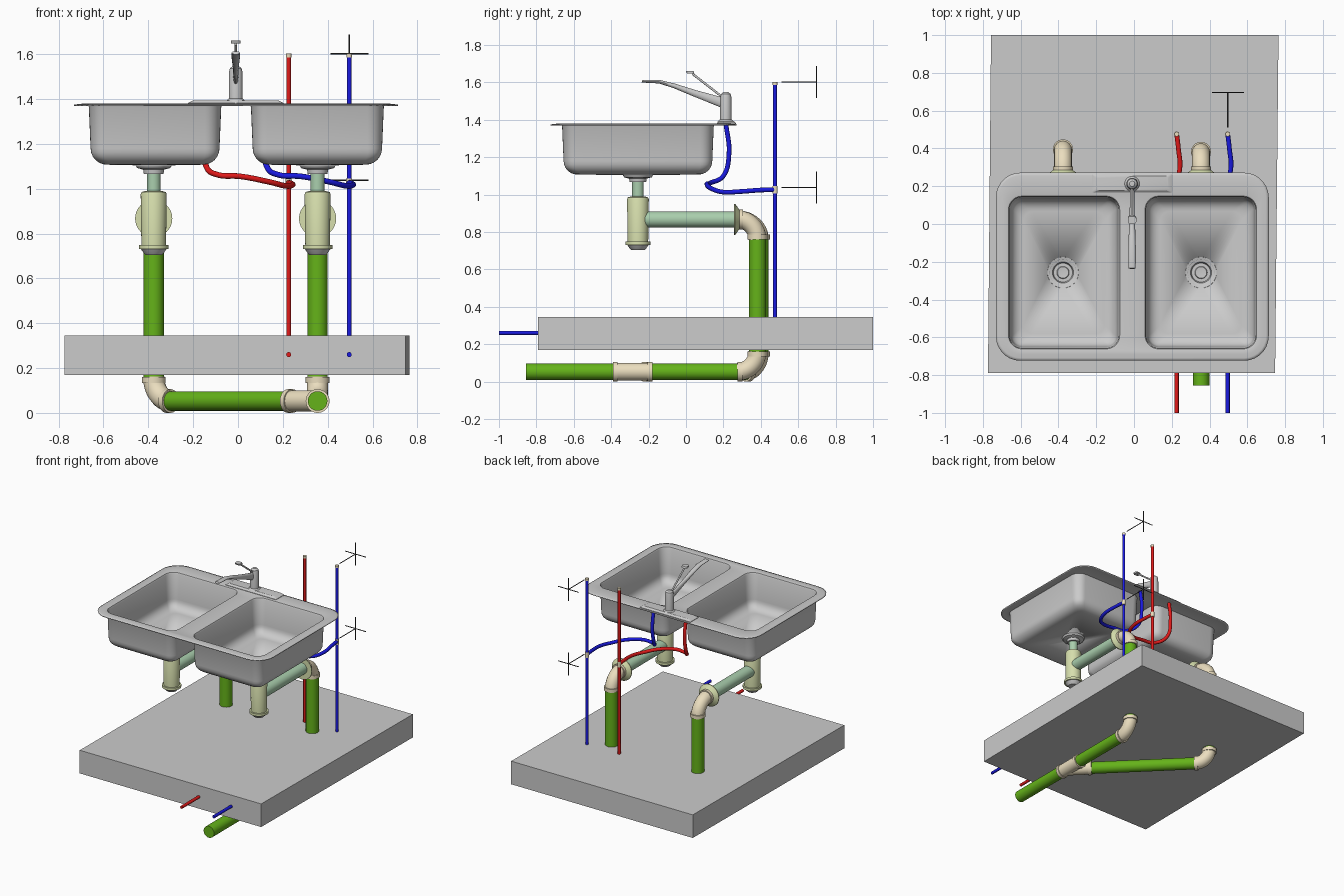
import bpy, bmesh
from math import sin, cos, pi
from mathutils import Vector

if "Cube" in bpy.data.objects:
    bpy.data.objects.remove(bpy.data.objects["Cube"])


def material(name, rgb):
    m = bpy.data.materials.new(name)
    m.diffuse_color = (*rgb, 1)
    m.use_nodes = True
    m.node_tree.nodes["Principled BSDF"].inputs["Base Color"].default_value = m.diffuse_color
    return m


GREEN = material("drain_green", (0.13, 0.45, 0.01))
BEIGE = material("fitting_beige", (0.83, 0.73, 0.52))
PALE = material("trap_pale", (0.68, 0.74, 0.42))
MINT = material("arm_mint", (0.4, 0.62, 0.42))
RED = material("hot_red", (0.75, 0.01, 0.01))
BLUE = material("cold_blue", (0.01, 0.01, 0.75))
DARK = material("marker_dark", (0.05, 0.05, 0.05))


def finish(name, bm, mat=None):
    bmesh.ops.remove_doubles(bm, verts=bm.verts, dist=1e-5)
    bmesh.ops.recalc_face_normals(bm, faces=bm.faces)
    me = bpy.data.meshes.new(name)
    bm.to_mesh(me)
    bm.free()
    ob = bpy.data.objects.new(name, me)
    bpy.context.collection.objects.link(ob)
    if mat:
        me.materials.append(mat)
    return ob


def skin(bm, rings):
    """Bridge equal-length closed rings; returns the rings as bmesh verts."""
    vs = [[bm.verts.new(p) for p in r] for r in rings]
    for a, b in zip(vs, vs[1:]):
        for i in range(len(a)):
            j = (i + 1) % len(a)
            bm.faces.new((a[i], a[j], b[j], b[i]))
    return vs


def loft(name, rings, mat=None):
    bm = bmesh.new()
    vs = skin(bm, rings)
    bm.faces.new(vs[0])
    bm.faces.new(vs[-1])
    return finish(name, bm, mat)


def rod(name, origin, axis, profile, mat=None, n=32):
    """Turned solid: profile of (distance along axis, radius)."""
    q = Vector(axis).to_track_quat('Z', 'Y')
    rings = [[Vector(origin) + q @ Vector((r * cos(2 * pi * i / n), r * sin(2 * pi * i / n), t))
              for i in range(n)] for t, r in profile]
    return loft(name, rings, mat)


def straight(name, a, b, r, mat=None, n=32):
    d = Vector(b) - Vector(a)
    return rod(name, a, d, [(0, r), (d.length, r)], mat, n)


def tube(name, pts, r, mat, smooth=False):
    cu = bpy.data.curves.new(name, 'CURVE')
    cu.dimensions = '3D'
    cu.bevel_depth, cu.bevel_resolution, cu.use_fill_caps = r, 6, True
    if smooth:
        sp = cu.splines.new('BEZIER')
        sp.bezier_points.add(len(pts) - 1)
        for bp, p in zip(sp.bezier_points, pts):
            bp.co = p
            bp.handle_left_type = bp.handle_right_type = 'AUTO'
        sp.resolution_u = 8
    else:
        sp = cu.splines.new('POLY')
        sp.points.add(len(pts) - 1)
        for sp_pt, p in zip(sp.points, pts):
            sp_pt.co = (*p, 1)
    ob = bpy.data.objects.new(name, cu)
    bpy.context.collection.objects.link(ob)
    cu.materials.append(mat)
    bpy.ops.object.select_all(action='DESELECT')
    ob.select_set(True)
    bpy.context.view_layer.objects.active = ob
    bpy.ops.object.convert(target='MESH')


def elbow(name, a, corner, b):
    """Quarter bend from a to b with a collar on each mouth."""
    a, c, b = Vector(a), Vector(corner), Vector(b)
    h1, h2 = a.lerp(c, .55), b.lerp(c, .55)
    pts = []
    for i in range(13):
        t = i / 12
        s = 1 - t
        pts.append(a * s**3 + h1 * 3 * s * s * t + h2 * 3 * s * t * t + b * t**3)
    tube(name, pts, .0475, BEIGE)
    for tag, m in (("a", a), ("b", b)):
        straight(f"{name}_collar_{tag}", m, m + (c - m).normalized() * .026, .053, BEIGE)


def rounded(cx, cy, w, d, r, z, n=8):
    pts = []
    for k, (sx, sy) in enumerate(((1, 1), (-1, 1), (-1, -1), (1, -1))):
        for i in range(n):
            t = pi / 2 * (k + i / (n - 1))
            pts.append((cx + sx * (w / 2 - r) + r * cos(t), cy + sy * (d / 2 - r) + r * sin(t), z))
    return pts


# floor slab, slightly skewed
loft("floor_slab", [[(-.773, -.79, z), (.747, -.79, z), (.765, 1, z), (-.757, 1, z)] for z in (.17, .345)])

DRAIN_Y = -.257
SIDES = (("left", -.376, .395, -.37, .585), ("right", .355, .382, .354, .587))

# double sink: one pressed sheet with two bowls
bm = bmesh.new()
CX, CY, W, D = -.009, -.226, 1.444, .995
rim = skin(bm, [rounded(CX, CY, W, D, .13, 1.372),
                rounded(CX, CY, W - .03, D - .03, .115, 1.374),
                rounded(CX, CY, W - .07, D - .07, .095, 1.376)])
loops = [rim[-1]]
for _, px, _, bx, bw in SIDES:
    by, bd = -.257, .805
    rings = []
    prof = [(.012, 1.376), (.004, 1.374), (0, 1.366), (-.008, 1.18)]
    prof += [(-.008 - .07 * (1 - cos(t)), 1.18 - .07 * sin(t)) for t in (pi / 12 * k for k in range(1, 7))]
    for o, z in prof:
        rings.append(rounded(bx, by, bw + 2 * o, bd + 2 * o, .07 + max(o, -.02), z))
    rings.append(rounded(px, DRAIN_Y, .14, .14, .07, 1.107))
    loops.append(skin(bm, rings)[0])
edges = [bm.edges.get((l[i], l[(i + 1) % len(l)])) for l in loops for i in range(len(l))]
bmesh.ops.triangle_fill(bm, use_beauty=True, use_dissolve=False, edges=edges, normal=(0, 0, 1))
sink = finish("double_sink", bm)
sol = sink.modifiers.new("sheet", 'SOLIDIFY')
sol.thickness, sol.offset = .006, 0

# drains, traps and soil pipes for both bowls
for side, x, py, _, _ in SIDES:
    rod(side + "_strainer", (x, DRAIN_Y, 0), (0, 0, 1),
        [(1.087, .0), (1.09, .03), (1.085, .033), (1.085, .05), (1.106, .056), (1.113, .082),
         (1.108, .083), (1.092, .074), (1.085, .047), (1.066, .044), (1.066, .0)])
    straight(side + "_tailpiece", (x, DRAIN_Y, .97), (x, DRAIN_Y, 1.07), .031, MINT)
    rod(side + "_bottle_trap", (x, DRAIN_Y, 0), (0, 0, 1),
        [(.73, .066), (.748, .066), (.748, .055), (.975, .058), (.985, .054), (.99, .035)], PALE)
    rod(side + "_trap_plug", (x, DRAIN_Y, 0), (0, 0, 1), [(.704, .036), (.712, .044), (.732, .058)])
    straight(side + "_trap_arm", (x, DRAIN_Y + .03, .867), (x, .3, .867), .043, MINT)
    rod(side + "_escutcheon", (x, .257, .867), (0, 1, 0), [(0, .083), (.006, .083), (.03, .05)], PALE)
    elbow(side + "_upper_elbow", (x, .278, .867), (x, py, .867), (x, py, .76))
    straight(side + "_riser", (x, py, .14), (x, py, .78), .045, GREEN)

# buried drain run: straight main, diagonal branch and their joint
(xl, yl), (xr, yr) = (-.376, .395), (.355, .382)
Z = .053
joint = Vector((xr, yl - (xr - xl), Z))
diag = Vector((-1, 1, 0)).normalized()
corner = Vector((xl, yl, Z))
elbow("right_lower_elbow", (xr, yr, .16), (xr, yr, Z), (xr, .275, Z))
elbow("left_lower_elbow", (xl, yl, .16), corner, corner - diag * .107)
straight("main_drain", (xr, -.856, Z), (xr, .3, Z), .0435, GREEN)
straight("branch_drain", joint, corner - diag * .09, .0435, GREEN)
straight("branch_fitting", (xr, -.39, Z), (xr, -.18, Z), .0475, BEIGE)
straight("branch_fitting_arm", joint, joint + diag * .185, .0475, BEIGE)
for i, (p, d) in enumerate((((xr, -.39, Z), (0, 1, 0)), ((xr, -.205, Z), (0, 1, 0)),
                            (joint + diag * .16, diag))):
    rod(f"branch_collar_{i}", p, d, [(0, .053), (.025, .053)], BEIGE)

# hot and cold supply: buried line, riser, couplings and flexible hose
HOSE = [(.12, .214, 1.375), (.121, .23, 1.22), (.128, .2, 1.1), (.18, .13, 1.062), (.28, .112, 1.055),
        (.41, .14, 1.03), (.48, .2, 1.013), (.512, .29, 1.016), (.505, .4, 1.024), (.496, .476, 1.026)]
for name, x, mat in (("hot", .226, RED), ("cold", .496, BLUE)):
    straight(name + "_supply", (x, -1, .26), (x, .476, .26), .011, mat, 16)
    straight(name + "_riser", (x, .476, .25), (x, .476, 1.59), .0105, mat, 16)
    straight(name + "_cap", (x, .476, 1.585), (x, .476, 1.602), .0125, BEIGE, 16)
    straight(name + "_tee", (x, .476, 1.005), (x, .476, 1.045), .0135, BEIGE, 16)
    tube(name + "_hose", [(p[0] + x - .496, p[1], p[2]) for p in HOSE], .0125, mat, True)

# faucet: plate, body, spout and lever
FX, FY = -.01, .213
loft("faucet_plate", [rounded(FX, FY + .003, w, d, r, z) for w, d, r, z in
                      ((.425, .1, .006, 1.376), (.425, .1, .006, 1.382), (.38, .075, .012, 1.394))])
rod("faucet_body", (FX, FY, 0), (0, 0, 1),
    [(1.38, .047), (1.39, .044), (1.402, .031), (1.52, .03), (1.537, .026), (1.547, .014), (1.548, .001)])
loft("faucet_spout", [[(FX + hw * cos(a), y + hh * .35 * sin(a), z + hh * sin(a)) for a in
                       (2 * pi * i / 16 for i in range(16))]
                      for y, z, hw, hh in ((.2, 1.49, .011, .026), (.05, 1.54, .013, .017),
                                           (-.06, 1.58, .018, .012), (-.14, 1.603, .02, .009),
                                           (-.235, 1.606, .019, .007))])
straight("faucet_lever", (FX, .19, 1.525), (FX, .035, 1.645), .006, n=16)
loft("lever_paddle", [rounded(FX, y, .044, .04, .012, z) for y, z in ((.025, 1.648), (.02, 1.66))])

# height marker lines beside the cold riser
for i, z in enumerate((1.602, 1.038)):
    for tag, a, b in (("leader", (.496, .51, z), (.496, .697, z)),
                      ("cross", (.412, .697, z), (.582, .697, z)),
                      ("tick", (.496, .697, z - .086), (.496, .697, z + .086))):
        straight(f"marker_{tag}_{i}", a, b, .003, DARK, 6)

# smooth shading with crisp edges
bpy.ops.object.select_all(action='DESELECT')
for ob in bpy.context.scene.objects:
    ob.select_set(True)
    bpy.context.view_layer.objects.active = ob
bpy.ops.object.shade_smooth_by_angle(angle=.6)
